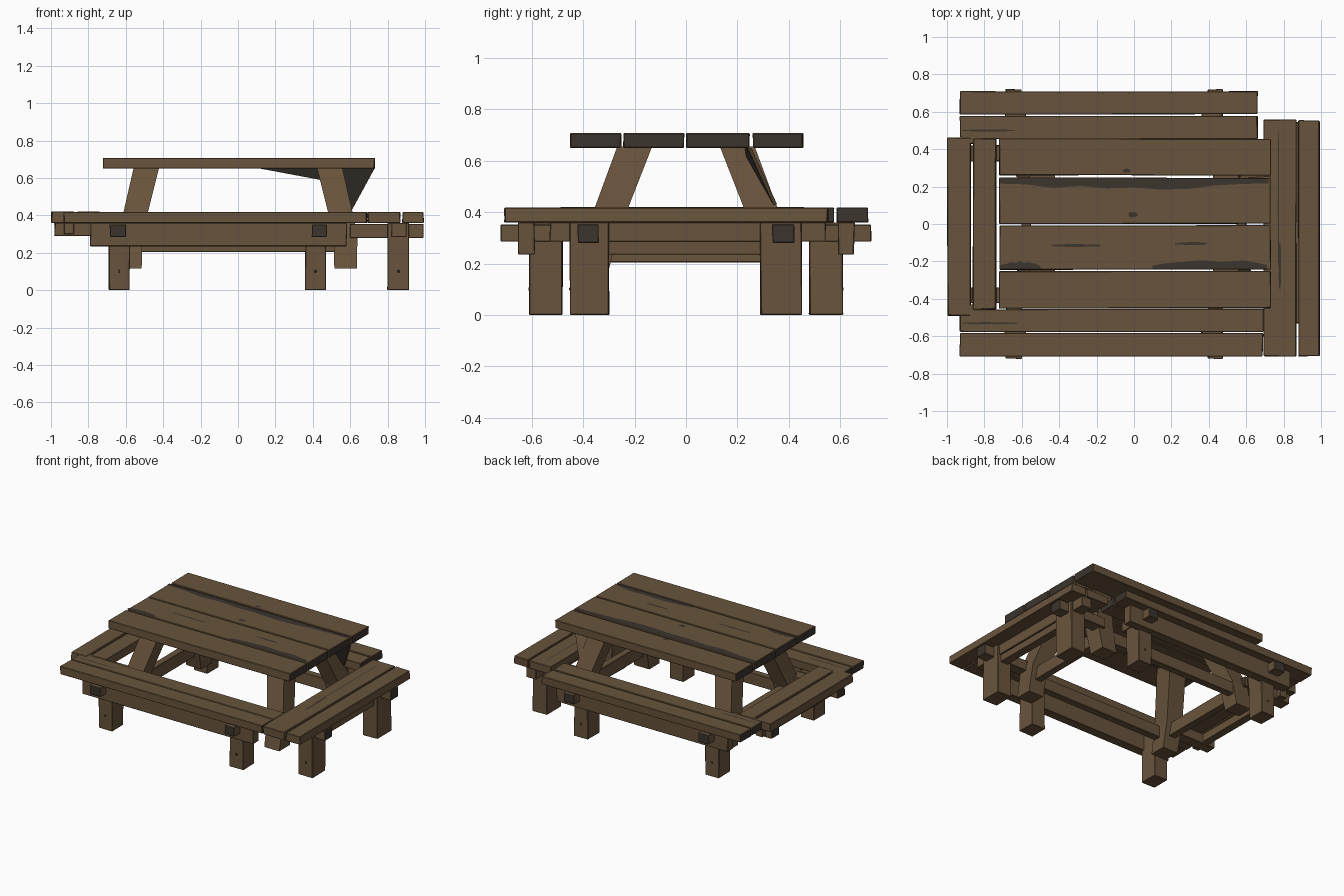
import bpy, bmesh, random, math
from mathutils import Vector

random.seed(4)
if "Cube" in bpy.data.objects:
    bpy.data.objects.remove(bpy.data.objects["Cube"], do_unlink=True)


def material(name, rgb):
    m = bpy.data.materials.new(name)
    m.use_nodes = True
    m.diffuse_color = (*rgb, 1)
    bsdf = m.node_tree.nodes["Principled BSDF"]
    bsdf.inputs["Base Color"].default_value = (*rgb, 1)
    bsdf.inputs["Roughness"].default_value = 0.9
    return m


WOOD = material("brown wood", (0.14, 0.088, 0.045))
DARK = material("dark weathered wood", (0.045, 0.035, 0.028))


def finish(name, bm, dark_rule=None):
    bmesh.ops.recalc_face_normals(bm, faces=bm.faces[:])
    if dark_rule:
        for f in bm.faces:
            f.material_index = int(dark_rule(f.normal))
    me = bpy.data.meshes.new(name)
    bm.to_mesh(me)
    bm.free()
    me.materials.append(WOOD)
    me.materials.append(DARK)
    ob = bpy.data.objects.new(name, me)
    bpy.context.scene.collection.objects.link(ob)
    return ob


def beam(name, x, y, z, dark_rule=None, wobble=0.003):
    """Slightly uneven sawn timber filling the given ranges."""
    bm = bmesh.new()
    bmesh.ops.create_cube(bm, size=1)
    for v in bm.verts:
        for i, (lo, hi) in enumerate((x, y, z)):
            v.co[i] = (lo if v.co[i] < 0 else hi) + random.uniform(-wobble, wobble) * (i < 2)
    bmesh.ops.bevel(bm, geom=bm.edges[:], offset=0.003, segments=1, affect='EDGES')
    return finish(name, bm, dark_rule)


def loft(name, rings):
    """Square-section post through (centre, half width) rings."""
    bm = bmesh.new()
    loops = [[bm.verts.new((c[0] + a * h, c[1] + b * h, c[2]))
              for a, b in ((-1, -1), (1, -1), (1, 1), (-1, 1))] for c, h in rings]
    for lo, hi in zip(loops, loops[1:]):
        for i in range(4):
            j = (i + 1) % 4
            bm.faces.new((lo[i], lo[j], hi[j], hi[i]))
    bm.faces.new(loops[0])
    bm.faces.new(loops[-1])
    return finish(name, bm)


def stain(name, x0, x1, y, width, z, side=0, along_y=False):
    """Ragged dark plate; side 0 tapers both ways, +-1 grows from a board edge."""
    bm = bmesh.new()
    n = 10
    near, far = [], []
    for i in range(n + 1):
        t = i / n
        w = width * math.sin(math.pi * (0.06 + 0.88 * t)) ** 0.5 * random.uniform(0.65, 1)
        lo, hi = (-w / 2, w / 2) if side == 0 else (0, side * w)
        p = x0 + (x1 - x0) * t
        for row, d in ((near, lo), (far, hi)):
            row.append(bm.verts.new((y + d, p, z) if along_y else (p, y + d, z)))
    for i in range(n):
        bm.faces.new((near[i], near[i + 1], far[i + 1], far[i]))
    bmesh.ops.recalc_face_normals(bm, faces=bm.faces[:])
    if bm.faces[:][0].normal.z < 0:
        bmesh.ops.reverse_faces(bm, faces=bm.faces[:])
    me = bpy.data.meshes.new(name)
    bm.to_mesh(me)
    bm.free()
    me.materials.append(DARK)
    bpy.context.scene.collection.objects.link(bpy.data.objects.new(name, me))


def x_ends(n):
    return abs(n.x) > 0.9


def y_ends(n):
    return abs(n.y) > 0.9


# Tabletop boards with dark end grain
for i, y in enumerate(((-0.45, -0.253), (-0.243, -0.008), (0.0, 0.248), (0.26, 0.455))):
    beam(f"tabletop_board_{i + 1}", (-0.72, 0.73), y, (0.65, 0.708), x_ends)

# Splayed table legs with upright feet
for sx, nx in ((-1, "right"), (1, "left")):
    for sy, ny in ((-1, "front"), (1, "back")):
        loft(f"table_leg_{ny}_{nx}", [((sx * 0.575, sy * 0.375, 0.115), 0.06),
                                      ((sx * 0.575, sy * 0.335, 0.30), 0.064),
                                      ((sx * 0.49, sy * 0.20, 0.655), 0.068)])
    # Low stretchers across the table
    beam(f"end_stretcher_{nx}", sorted((sx * 0.55, sx * 0.6)), (-0.35, 0.35), (0.205, 0.30))
for sy, ny in ((-1, "front"), (1, "back")):
    beam(f"long_stretcher_{ny}", (-0.55, 0.55), sorted((sy * 0.35, sy * 0.4)), (0.205, 0.29))

# Broken brace board flaring out under the tabletop
bm = bmesh.new()
outline = [(0.12, 0.20, 0.65), (0.73, 0.24, 0.65), (0.61, 0.34, 0.43),
           (0.50, 0.32, 0.43), (0.44, 0.23, 0.59)]
face = bm.faces.new([bm.verts.new(p) for p in outline])
ext = bmesh.ops.extrude_face_region(bm, geom=[face])
bmesh.ops.translate(bm, vec=Vector((0, 0.015, 0)),
                    verts=[v for v in ext["geom"] if isinstance(v, bmesh.types.BMVert)])
finish("brace_board", bm, lambda n: n.y < 0)

# Long benches, front and back
SEAT = (0.36, 0.418)
for sy, ny, end in ((-1, "front", 0.69), (1, "back", 0.66)):
    def span(a, b):
        return sorted((sy * a, sy * b))
    beam(f"{ny}_bench_outer_board", (-0.93, end), span(0.585, 0.708), SEAT, x_ends)
    beam(f"{ny}_bench_inner_board", (-0.93, end), span(0.455, 0.576), SEAT, x_ends)
    beam(f"{ny}_bench_apron", (-0.79, 0.58), span(0.59, 0.655), (0.235, 0.36))
    for k, (leg, joist) in enumerate((((-0.69, -0.58), (-0.685, -0.60)),
                                      ((0.36, 0.47), (0.395, 0.475)))):
        beam(f"{ny}_bench_leg_{k + 1}", leg, span(0.48, 0.61), (0, 0.36))
        beam(f"{ny}_bench_joist_{k + 1}", joist, span(0.44, 0.72), (0.285, 0.352), y_ends)
        nail = sum(leg) / 2
        beam(f"{ny}_leg_nail_{k + 1}", (nail - 0.006, nail + 0.006), span(0.605, 0.614),
             (0.094, 0.108), lambda n: True, 0)

# Left end bench on two legs
beam("left_bench_inner_board", (0.695, 0.868), (-0.708, 0.555), SEAT)
beam("left_bench_outer_board", (0.88, 0.992), (-0.708, 0.553), SEAT)
beam("left_bench_rail", (0.83, 0.89), (-0.31, 0.30), (0.235, 0.36))
beam("left_bench_top_rail", (0.82, 0.90), (-0.53, 0.545), (0.285, 0.36))
for k, (leg, joist) in enumerate((((-0.45, -0.30), (-0.42, -0.34)), ((0.29, 0.45), (0.335, 0.42)))):
    beam(f"left_bench_leg_{k + 1}", (0.80, 0.912), leg, (0, 0.36))
    beam(f"left_bench_joist_{k + 1}", (0.60, 0.99), joist, (0.28, 0.354), x_ends)
beam("left_leg_nail", (0.852, 0.864), (-0.455, -0.445), (0.094, 0.108), lambda n: True, 0)

# Right end bench hung on joists
beam("right_bench_outer_board", (-0.998, -0.872), (-0.49, 0.46), (0.36, 0.42))
beam("right_bench_inner_board", (-0.86, -0.737), (-0.455, 0.455), (0.36, 0.42))
beam("right_bench_rail", (-0.93, -0.875), (-0.45, 0.45), (0.30, 0.36))
for k, y in enumerate(((-0.42, -0.34), (0.335, 0.42))):
    beam(f"right_bench_joist_{k + 1}", (-0.98, -0.60), y, (0.29, 0.36), x_ends)
for k, y in enumerate(((-0.49, -0.43), (0.43, 0.46))):
    beam(f"right_bench_spacer_{k + 1}", (-0.88, -0.85), y, SEAT)

# Weathering on the tabletop
TOP = 0.7095
stain("edge_stain_back", -0.72, 0.72, 0.243, 0.065, TOP, -1)
stain("edge_stain_front", 0.10, 0.71, -0.24, 0.055, TOP, 1)
stain("edge_stain_corner", -0.72, -0.50, -0.24, 0.045, TOP, 1)
for k, (a, b, y, w) in enumerate(((-0.44, -0.18, -0.115, 0.018), (0.22, 0.39, -0.105, 0.018),
                                  (-0.03, 0.02, 0.05, 0.035), (-0.06, -0.02, 0.285, 0.025))):
    stain(f"tabletop_crack_{k + 1}", a, b, y, w, TOP)

# Cracks along the seats
stain("left_seat_crack", -0.22, 0.5, 0.772, 0.008, 0.4195, 0, True)
stain("left_seat_split", -0.35, -0.1, 0.78, 0.016, 0.4195, 0, True)
stain("front_seat_crack", -0.92, -0.62, -0.53, 0.012, 0.4195)
stain("back_seat_crack", -0.92, -0.64, 0.50, 0.012, 0.4195)
